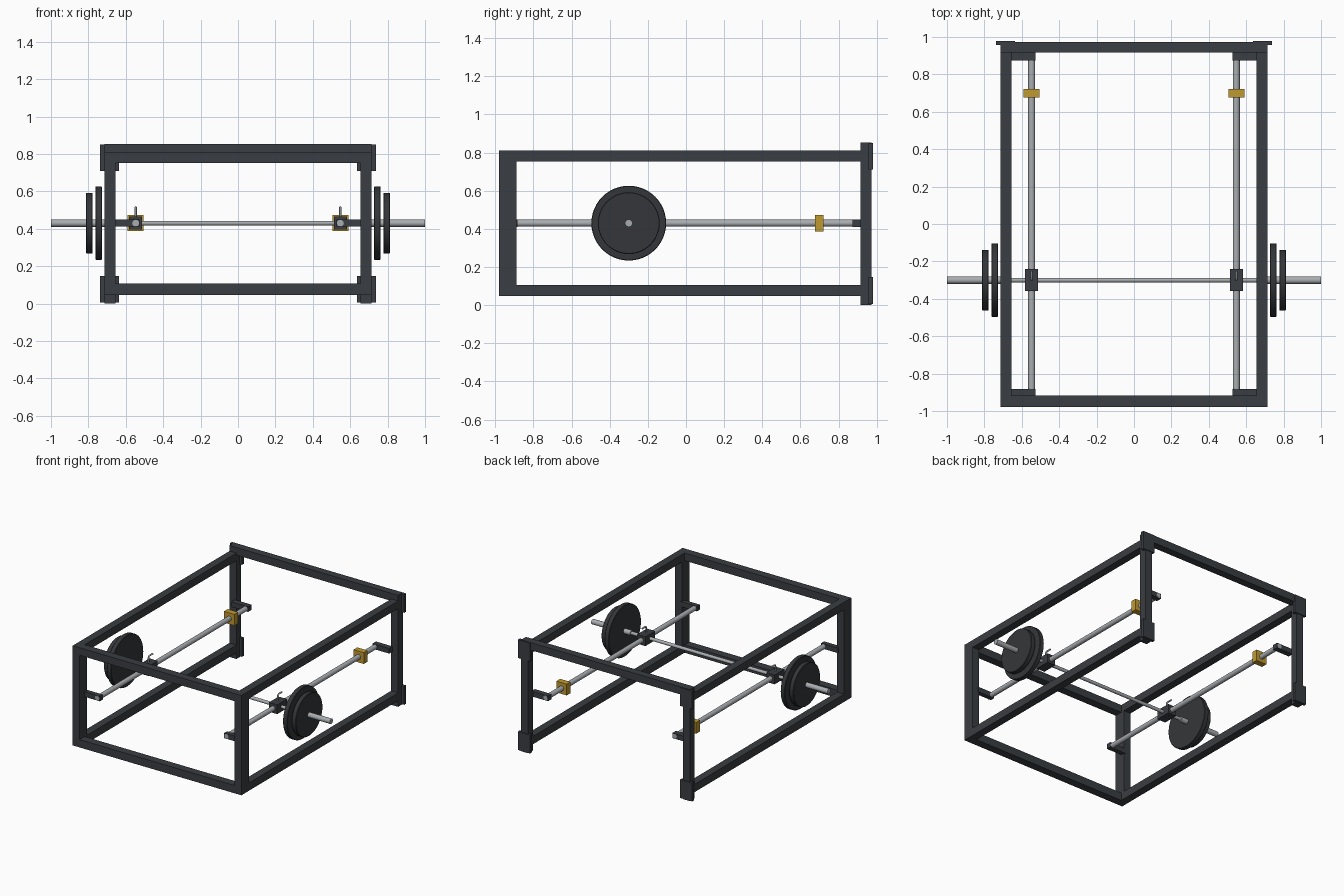
import bpy, bmesh, math
from mathutils import Vector

if "Cube" in bpy.data.objects:
    bpy.data.objects.remove(bpy.data.objects["Cube"], do_unlink=True)


def material(name, rgb, metallic=0.0):
    m = bpy.data.materials.new(name)
    m.use_nodes = True
    col = (*rgb, 1.0)
    m.diffuse_color = col
    m.node_tree.nodes["Principled BSDF"].inputs["Base Color"].default_value = col
    return m


FRAME = material("charcoal_frame", (0.042, 0.047, 0.054))
PLATE = material("dark_rubber", (0.034, 0.037, 0.041))
STEEL = material("brushed_steel", (0.40, 0.42, 0.44))
GOLD = material("golden_yellow", (0.53, 0.32, 0.03))


def finish(name, bm, mat):
    mesh = bpy.data.meshes.new(name)
    bm.to_mesh(mesh)
    bm.free()
    ob = bpy.data.objects.new(name, mesh)
    bpy.context.collection.objects.link(ob)
    mesh.materials.append(mat)
    return ob


def box(name, xs, ys, zs, mat):
    """Box from its extents on each axis."""
    bm = bmesh.new()
    bmesh.ops.create_cube(bm, size=1)
    for v in bm.verts:
        for i, (a, b) in enumerate((xs, ys, zs)):
            v.co[i] = (a + b) / 2 + v.co[i] * (b - a)
    return finish(name, bm, mat)


def rod(name, a, b, radius, mat, sides=20, bevel=0.0):
    """Cylinder between two points."""
    a, b = Vector(a), Vector(b)
    bm = bmesh.new()
    bmesh.ops.create_cone(bm, cap_ends=True, segments=sides, radius1=radius,
                          radius2=radius, depth=(b - a).length)
    if bevel:
        rims = [e for e in bm.edges if abs(e.verts[0].co.z - e.verts[1].co.z) < 1e-5]
        bmesh.ops.bevel(bm, geom=rims, offset=bevel, segments=1, affect='EDGES')
    bmesh.ops.rotate(bm, verts=bm.verts, matrix=(b - a).to_track_quat('Z', 'Y').to_matrix())
    bmesh.ops.translate(bm, verts=bm.verts, vec=(a + b) / 2)
    ob = finish(name, bm, mat)
    bpy.ops.object.select_all(action='DESELECT')
    ob.select_set(True)
    bpy.context.view_layer.objects.active = ob
    bpy.ops.object.shade_smooth_by_angle(angle=math.radians(35))
    return ob


OUT, IN = 0.714, 0.655          # side frame outer and inner faces
FRONT, BACK = -0.979, 0.973
LOW, HIGH = (0.047, 0.107), (0.752, 0.81)
GX, BAR_Y, BAR_Z = 0.547, -0.30, 0.43

# Cross beams
box("front_lower_beam", (-IN, IN), (FRONT, -0.918), LOW, FRAME)
box("front_upper_beam", (-IN, IN), (FRONT, -0.918), HIGH, FRAME)
box("back_upper_beam", (-OUT, OUT), (0.916, BACK), (0.795, 0.853), FRAME)

# Barbell shaft
rod("barbell_shaft", (-0.68, BAR_Y, BAR_Z), (0.68, BAR_Y, BAR_Z), 0.0125, STEEL)

for side, s in (("left", 1), ("right", -1)):
    def span(a, b):
        return tuple(sorted((s * a, s * b)))

    # Uprights and side rails
    box(side + "_front_post", span(IN, OUT), (FRONT, -0.918), (LOW[0], HIGH[1]), FRAME)
    box(side + "_inner_front_post", span(IN, OUT), (-0.918, -0.889), (LOW[0], HIGH[1]), FRAME)
    box(side + "_back_post", span(IN, OUT), (0.916, BACK), (0.0, 0.795), FRAME)
    for level, zs in (("lower", LOW), ("upper", HIGH)):
        box(f"{side}_{level}_rail", span(IN, OUT), (-0.889, 0.916), zs, FRAME)

    # Corner plates behind the back posts
    for level, zs in (("lower", (0.006, 0.147)), ("upper", (0.71, 0.85))):
        box(f"{side}_{level}_corner_plate", span(0.636, 0.737), (0.956, 0.979), zs, FRAME)

    # Guide rod with its end brackets
    rod(side + "_guide_rod", (s * GX, -0.921, BAR_Z), (s * GX, 0.918, BAR_Z), 0.0185, STEEL)
    for end, ys in (("front", (-0.918, -0.883)), ("back", (0.874, 0.916))):
        box(f"{side}_{end}_bracket", span(0.526, 0.668), ys, (0.411, 0.45), FRAME)

    # Safety stop
    box(side + "_safety_stop", span(0.504, 0.592), (0.676, 0.722), (0.387, 0.473), GOLD)

    # Sliding carriage
    box(side + "_carriage", span(0.512, 0.582), (-0.357, -0.24), (0.395, 0.466), FRAME)

    # Bent hook on the carriage
    curve = bpy.data.curves.new(side + "_hook", 'CURVE')
    curve.dimensions = '3D'
    curve.bevel_depth = 0.006
    curve.bevel_resolution = 2
    curve.use_fill_caps = True
    path = [(-0.30, 0.46), (-0.30, 0.502), (-0.296, 0.511), (-0.288, 0.515), (-0.25, 0.515)]
    line = curve.splines.new('POLY')
    line.points.add(len(path) - 1)
    for p, (y, z) in zip(line.points, path):
        p.co = (s * GX, y, z, 1)
    hook = bpy.data.objects.new(side + "_hook", curve)
    bpy.context.collection.objects.link(hook)
    curve.materials.append(STEEL)

    # Barbell sleeve and weight discs
    def at(x):
        return (s * x, BAR_Y, BAR_Z)
    rod(side + "_sleeve", at(0.67), at(1.0), 0.0195, STEEL)
    rod(side + "_large_weight", at(0.727), at(0.763), 0.196, PLATE, 48, 0.003)
    rod(side + "_small_weight", at(0.777), at(0.813), 0.162, PLATE, 48, 0.003)
